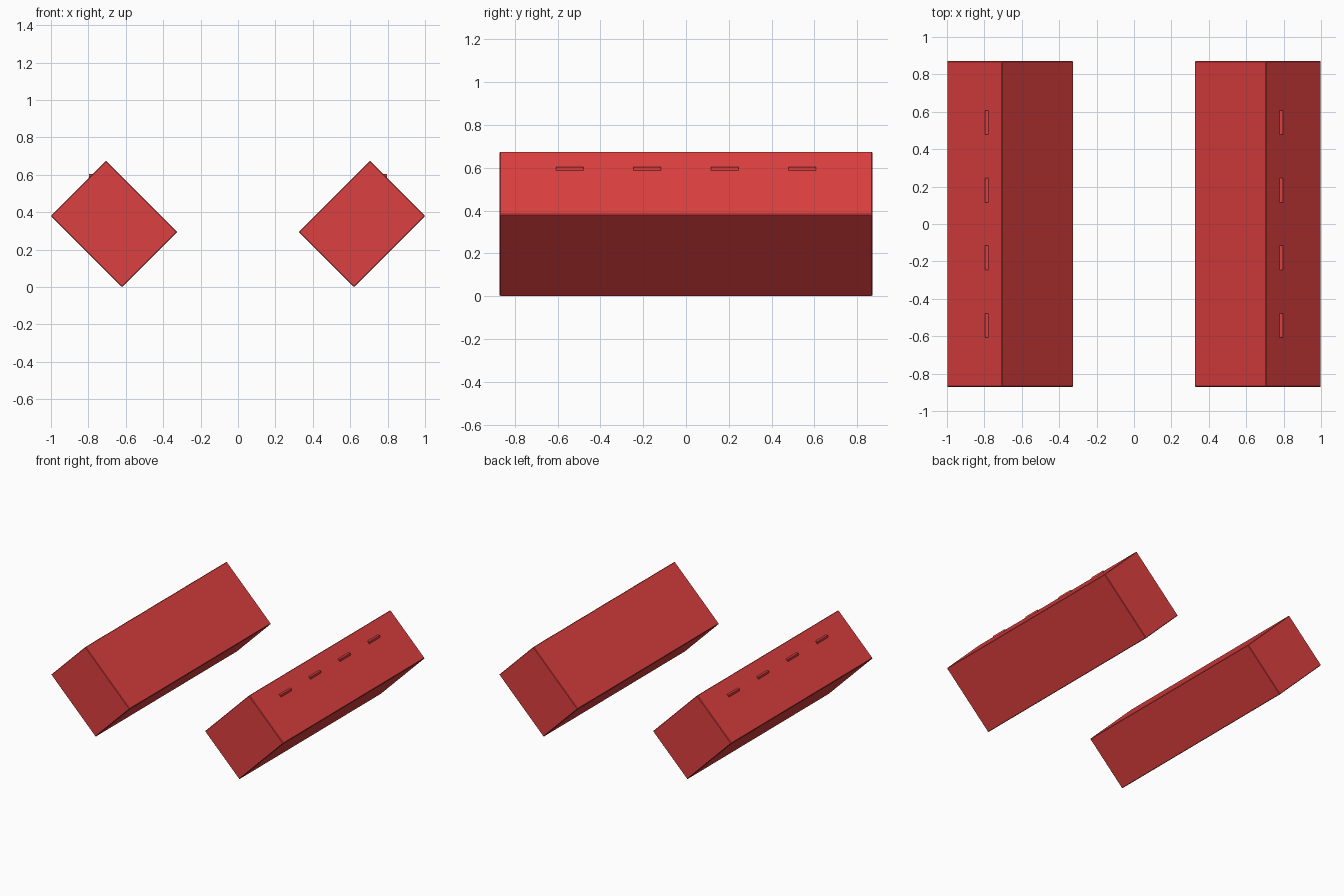
import bpy
from math import radians

if "Cube" in bpy.data.objects:
    bpy.data.objects.remove(bpy.data.objects["Cube"])

red = bpy.data.materials.new("red")
red.diffuse_color = (0.72, 0.05, 0.05, 1)
red.use_nodes = True
red.node_tree.nodes["Principled BSDF"].inputs["Base Color"].default_value = red.diffuse_color


def box(name, loc, size, turn=0, bevel=0):
    bpy.ops.mesh.primitive_cube_add(size=1, location=loc, rotation=(0, turn, 0))
    ob = bpy.context.object
    ob.name = name
    ob.scale = size
    bpy.ops.object.transform_apply(location=False, rotation=False, scale=True)
    ob.data.materials.append(red)
    if bevel:
        mod = ob.modifiers.new("edge_bevel", 'BEVEL')
        mod.width = bevel
        mod.segments = 1
    return ob


for side, s in (("left", -1), ("right", 1)):
    # long block turned 45 degrees, leaning outward
    box(f"{side}_block", (s * 0.6625, 0, 0.3375), (0.54, 1.742, 0.418),
        turn=-s * radians(45), bevel=0.004)
    # small square-cornered tabs poking through the outer upper face
    for i, y in enumerate((-0.543, -0.181, 0.181, 0.543)):
        box(f"{side}_tab_{i + 1}", (s * 0.781, y, 0.588), (0.03, 0.13, 0.03))
